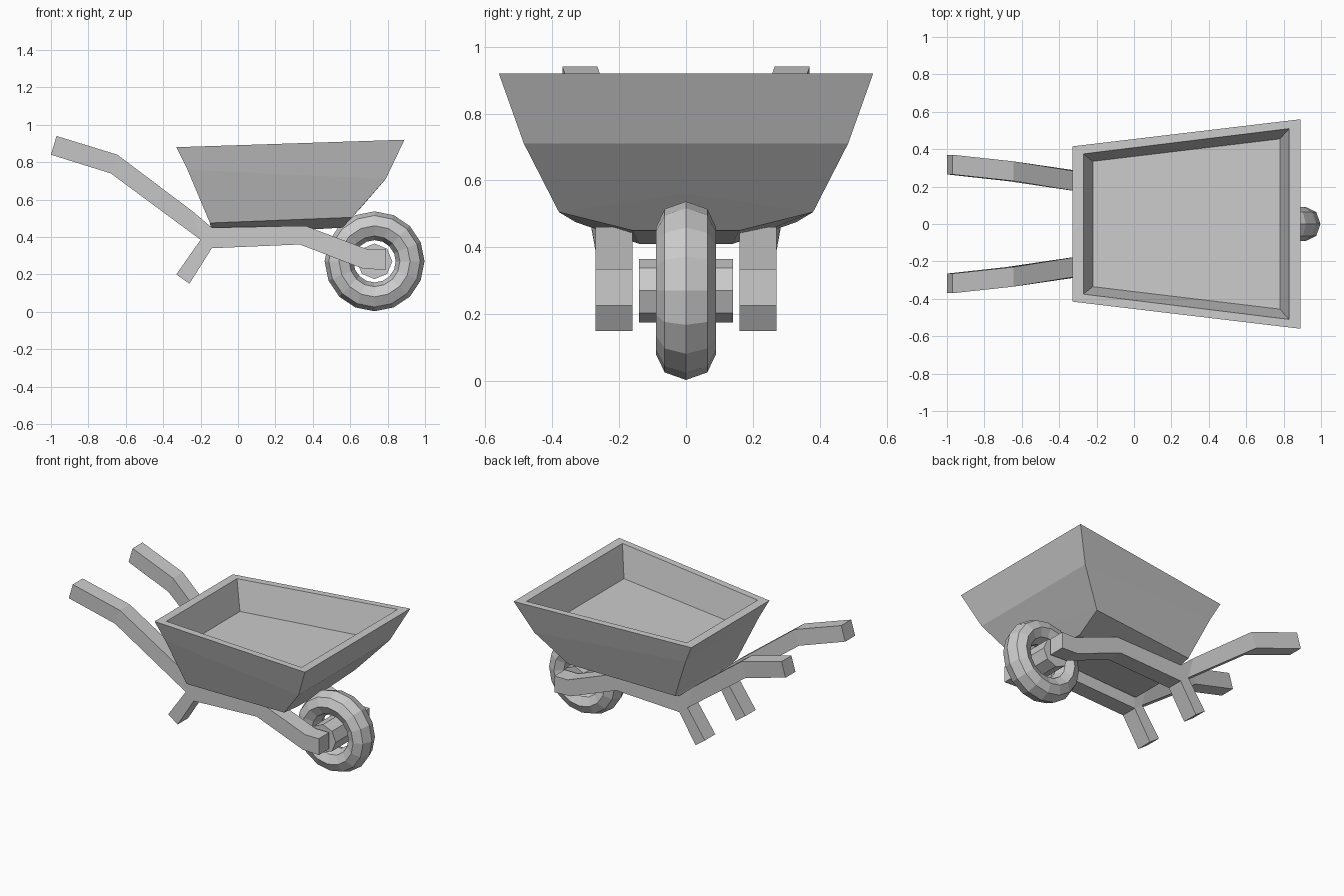
import bpy, bmesh
from math import sin, cos, pi

if "Cube" in bpy.data.objects:
    bpy.data.objects.remove(bpy.data.objects["Cube"])


def make_object(name, verts, faces):
    mesh = bpy.data.meshes.new(name)
    bm = bmesh.new()
    vs = [bm.verts.new(v) for v in verts]
    for f in faces:
        bm.faces.new([vs[i] for i in f])
    bmesh.ops.recalc_face_normals(bm, faces=bm.faces)
    bm.to_mesh(mesh)
    bm.free()
    obj = bpy.data.objects.new(name, mesh)
    bpy.context.collection.objects.link(obj)
    return obj


def bar(name, stations, side):
    """Square bar through stations (top x, top z, bottom x, bottom z, inner y, outer y)."""
    verts, faces = [], []
    for tx, tz, bx, bz, yi, yo in stations:
        verts += [(tx, side * yi, tz), (tx, side * yo, tz),
                  (bx, side * yo, bz), (bx, side * yi, bz)]
    for s in range(len(stations) - 1):
        for i in range(4):
            j = (i + 1) % 4
            faces.append((4 * s + i, 4 * s + j, 4 * s + 4 + j, 4 * s + 4 + i))
    n = len(verts)
    faces += [(0, 1, 2, 3), (n - 4, n - 3, n - 2, n - 1)]
    return make_object(name, verts, faces)


# Tray: rings of four corners (rear x, z, half width, front x, z, half width)
rings = [
    (-0.22, 0.69, 0.335, 0.78, 0.715, 0.455),   # inner floor
    (-0.27, 0.882, 0.375, 0.83, 0.918, 0.51),   # inner rim
    (-0.33, 0.88, 0.415, 0.89, 0.92, 0.56),     # outer rim
    (-0.27, 0.76, 0.39, 0.79, 0.71, 0.485),     # waist
    (-0.15, 0.475, 0.33, 0.61, 0.505, 0.38),    # lower edge
    (-0.14, 0.41, 0.14, 0.56, 0.45, 0.16),      # underside
]
verts, faces = [], []
for rx, rz, rw, fx, fz, fw in rings:
    verts += [(rx, -rw, rz), (fx, -fw, fz), (fx, fw, fz), (rx, rw, rz)]
verts.append((0.66, 0, 0.56))                   # peak above the wheel
c = len(verts) - 1
for r in range(len(rings) - 1):
    for i in range(4):
        a, b = 4 * r + i, 4 * r + (i + 1) % 4
        if i == 1 and r == 3:
            faces.append((a, b, b + 4, c, a + 4))
        elif i == 1 and r == 4:
            faces += [(a, c, a + 4), (c, b, b + 4), (c, b + 4, a + 4)]
        else:
            faces.append((a, b, b + 4, a + 4))
faces += [(0, 1, 2, 3), (20, 21, 22, 23)]
make_object("tray", verts, faces)

# Handles running forward into the wheel fork, and legs, on both sides
rail = [
    (-0.97, 0.94, -1.00, 0.84, 0.265, 0.37),
    (-0.645, 0.84, -0.68, 0.74, 0.23, 0.335),
    (-0.24, 0.535, -0.20, 0.385, 0.165, 0.27),
    (-0.14, 0.45, -0.14, 0.34, 0.16, 0.27),
    (0.36, 0.46, 0.33, 0.36, 0.16, 0.27),
    (0.69, 0.335, 0.67, 0.23, 0.16, 0.27),
    (0.79, 0.335, 0.79, 0.225, 0.16, 0.27),
]
leg = [
    (-0.14, 0.34, -0.20, 0.385, 0.16, 0.27),
    (-0.26, 0.15, -0.33, 0.20, 0.16, 0.27),
]
for label, side in (("left", -1), ("right", 1)):
    bar(label + "_handle", rail, side)
    bar(label + "_leg", leg, side)

# Tyre: octagonal section swept round the axle
CX, CZ, N, M = 0.73, 0.27, 16, 8
verts, faces = [], []
for i in range(N):
    a = 2 * pi * i / N
    for j in range(M):
        t = 2 * pi * j / M
        r = 0.19 + 0.077 * cos(t)
        verts.append((CX + r * cos(a), 0.09 * sin(t), CZ + r * sin(a)))
        i2, j2 = (i + 1) % N, (j + 1) % M
        faces.append((i * M + j, i2 * M + j, i2 * M + j2, i * M + j2))
make_object("tyre", verts, faces)

# Octagonal hub
bpy.ops.mesh.primitive_cylinder_add(vertices=8, radius=0.095, depth=0.28,
                                    location=(CX, 0, CZ), rotation=(pi / 2, 0, 0))
bpy.context.object.name = "hub"
